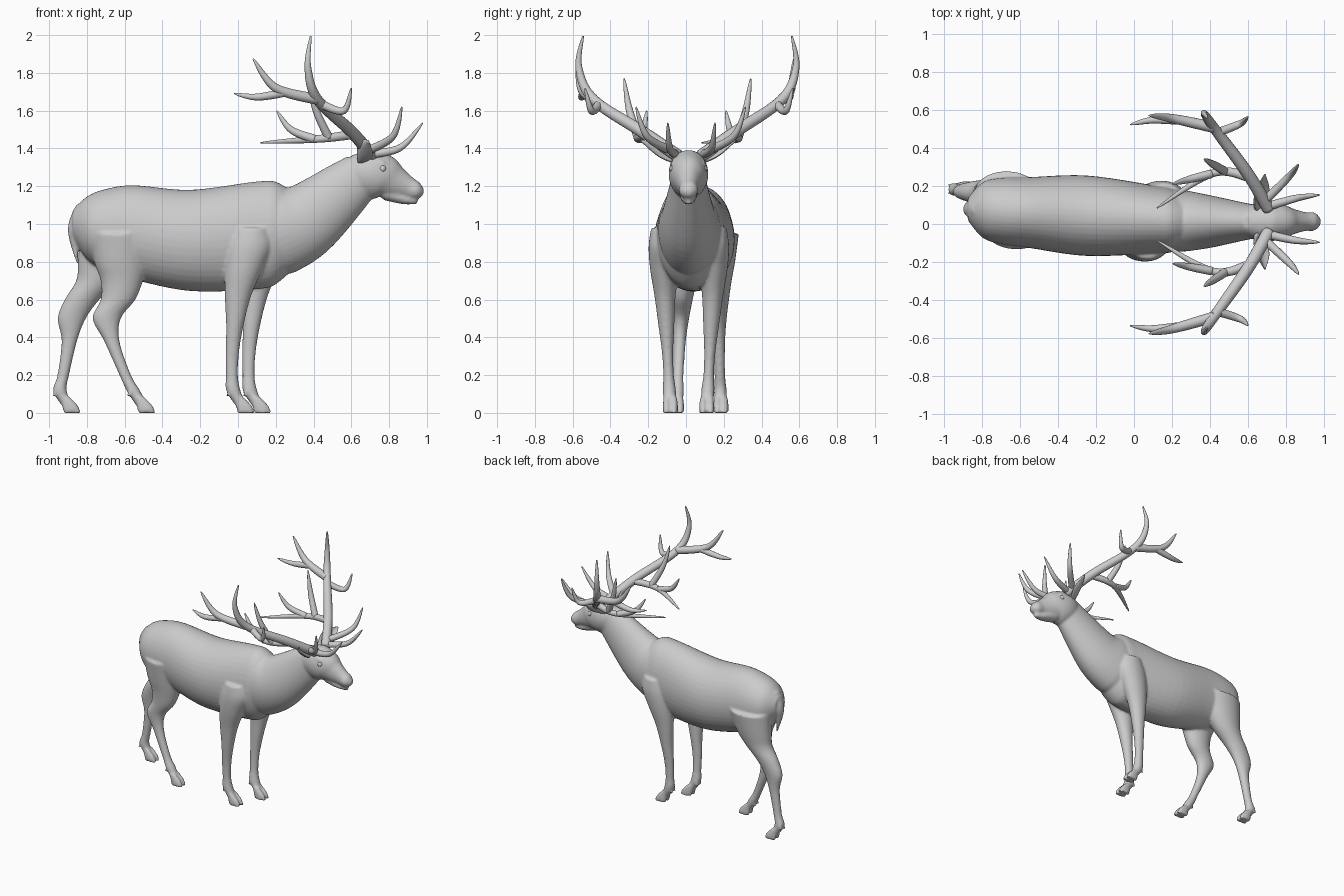
import bpy, bmesh, math
from mathutils import Vector

if "Cube" in bpy.data.objects:
    bpy.data.objects.remove(bpy.data.objects["Cube"])


def at(pts, t):
    """Catmull-Rom point at parameter t, counted in control points."""
    last = len(pts) - 1
    i = min(int(t), last - 1)
    t -= i
    four = pts[max(i - 1, 0)], pts[i], pts[i + 1], pts[min(i + 2, last)]
    return [(2 * q + (r - p) * t + (2 * p - 5 * q + 4 * r - s) * t ** 2
             + (3 * q - p - 3 * r + s) * t ** 3) / 2 for p, q, r, s in zip(*four)]


def spline(pts, steps=6):
    return [at(pts, k / steps) for k in range((len(pts) - 1) * steps + 1)]


def tube(bm, p, axis=None, ref=(0, 1, 0), n=28, cup=0):
    """Skin through dense points (x, y, z, side radius, other radius)."""
    rings = []
    for i, (x, y, z, rw, rh) in enumerate(p):
        t = Vector(axis or Vector(p[min(i + 1, len(p) - 1)][:3]) - Vector(p[max(i - 1, 0)][:3])).normalized()
        side = Vector(ref) - t * t.dot(Vector(ref))
        side.normalize()
        up = t.cross(side)
        ring = []
        for k in range(n):
            c, s = math.cos(math.tau * k / n), math.sin(math.tau * k / n)
            ring.append(bm.verts.new(Vector((x, y, z)) + side * rw * c + up * (rh * s + cup * rw * c * c)))
        rings.append(ring)
    for r0, r1 in zip(rings, rings[1:]):
        for k in range(n):
            bm.faces.new((r0[k - 1], r0[k], r1[k], r1[k - 1]))
    bm.faces.new(rings[0][::-1])
    bm.faces.new(rings[-1])


def trunk(pts, axis=None):
    """Body section from (x, z, half width, half height), along the slightly bent spine."""
    tube(body, spline([(x, max(.013, .03 - .055 * x), z, w, h) for x, z, w, h in pts]), axis, n=40)


def finish(name, bm):
    bmesh.ops.recalc_face_normals(bm, faces=bm.faces)
    me = bpy.data.meshes.new(name)
    bm.to_mesh(me)
    bm.free()
    me.shade_smooth()
    ob = bpy.data.objects.new(name, me)
    bpy.context.collection.objects.link(ob)
    return ob


body = bmesh.new()
# torso
trunk([(-.875, 1, .06, .07), (-.8, .98, .145, .165), (-.7, .97, .175, .215), (-.55, .955, .187, .25),
       (-.25, .913, .212, .268), (.1, .94, .18, .285), (.22, .955, .16, .26), (.38, .98, .07, .12)], (1, 0, 0))
# neck
trunk([(.12, .94, .15, .2), (.22, .965, .165, .235), (.36, 1.02, .145, .2),
       (.57, 1.19, .1, .148), (.66, 1.27, .085, .12)])
# head and lower jaw
trunk([(.58, 1.31, .06, .06), (.64, 1.285, .095, .108), (.7, 1.265, .105, .13), (.77, 1.25, .095, .118),
       (.83, 1.222, .07, .09), (.9, 1.193, .05, .06), (.95, 1.174, .048, .045), (.982, 1.167, .02, .018)])
trunk([(.78, 1.17, .05, .045), (.88, 1.132, .038, .028), (.95, 1.118, .018, .012)])
# tail
trunk([(-.835, 1.1, .03, .02), (-.877, .97, .036, .024), (-.848, .79, .008, .006)])

# legs: shared (height, half width, half depth) profiles, per-leg x stations, y from top to foot
front = [(.98, .07, .09), (.88, .083, .12), (.76, .075, .1), (.62, .056, .07), (.46, .042, .046),
         (.32, .03, .036), (.2, .028, .032), (.12, .035, .038), (.04, .03, .03)]
hind = [(.95, .115, .17), (.8, .095, .142), (.7, .077, .112), (.6, .06, .092), (.5, .045, .075),
        (.38, .033, .041), (.2, .028, .031), (.12, .034, .036), (.04, .03, .03)]
front_x = [.07, .06, .03, 0, -.017, -.03, -.032, -.025, .015]
legs = [
    (front, front_x, -.115, -.083),
    (front, [x + .088 for x in front_x], .145, .11),
    (hind, [-.62, -.62, -.615, -.635, -.695, -.668, -.597, -.555, -.51], -.02, -.05),
    (hind, [-.67, -.705, -.745, -.825, -.88, -.893, -.925, -.943, -.905], .165, .185),
]
for profile, xs, y_top, y_foot in legs:
    tube(body, spline([(x, y_foot + (y_top - y_foot) * min(1, z / .7), z, w, d)
                       for x, (z, w, d) in zip(xs, profile)]), (0, 0, -1))
    fx = xs[-1]
    for s in (1, -1):
        # cloven toes and dewclaws
        y = y_foot + s * .02
        tube(body, spline([(fx - .012, y, .085, .015, .025), (fx + .015, y, .04, .02, .042),
                           (fx + .028, y, 0, .02, .047)]), (0, 0, -1))
        tube(body, spline([(fx - .055, y, .13, .01, .012), (fx - .07, y, .09, .008, .008)]), (0, 0, -1))
# brow ridges
for s in (1, -1):
    tube(body, [(.765 + .04 * k / 4, .013 + s * (.073 - .003 * k), 1.32 - .004 * k,
                 .02 - .004 * abs(k), .016 - .003 * abs(k)) for k in range(-4, 5)])

ob = finish("body", body)
rm = ob.modifiers.new("blend", 'REMESH')
rm.mode = 'VOXEL'
rm.voxel_size = .009
rm.use_smooth_shade = True
sm = ob.modifiers.new("soften", 'SMOOTH')
sm.factor = .5
sm.iterations = 5

# antlers: each tine leaves its parent branch and runs through a bend to its tip
beam = [(.71, .06, 1.36), (.6, .25, 1.49), (.42, .5, 1.66), (.37, .575, 1.83), (.385, .553, 1.995)]
rear = [beam[2], (.2, .555, 1.72), (.08, .575, 1.875)]
low = [at(beam, .9), (.42, .26, 1.45), (.12, .085, 1.43)]
tines = [
    [at(rear, .75), (.1, .55, 1.672), (-.02, .53, 1.69)],    # rear tine
    [at(beam, 1.85), (.56, .515, 1.6), (.6, .55, 1.72)],     # crown tine
    [at(low, .75), (.41, .31, 1.61), (.37, .335, 1.77)],     # tall inner tine
    [at(low, 1.05), (.28, .228, 1.5), (.205, .21, 1.6)],     # short inner tine
    [at(beam, .12), (.86, .112, 1.405), (.978, .125, 1.535)],  # brow tines
    [at(beam, .3), (.82, .23, 1.465), (.868, .29, 1.62)],
]
for s, label in ((1, "left"), (-1, "right")):
    bm = bmesh.new()
    for branch, r in [(beam, .034), (rear, .029), (low, .025)] + [(t, .023) for t in tines]:
        p = spline(branch, 10)
        radii = [r * (1 - .88 * (k / (len(p) - 1)) ** 2.2) for k in range(len(p))]
        tube(bm, [(x, s * y + .012 + .035 * (x - .5), z, q, q) for (x, y, z), q in zip(p, radii)], n=14)
    finish("antler_" + label, bm)
    # ears: cupped leaf shape
    bm = bmesh.new()
    leaf = []
    for k in range(17):
        u = k / 16
        leaf.append((.65 + .04 * u * u, .012 + s * (.07 + .18 * u), 1.335 + .105 * u,
                     .004 + .05 * math.sin(math.pi * (.1 + .9 * u)), .02 - .016 * u))
    tube(bm, leaf, ref=(-.6, 0, .8), n=20, cup=s * .45)
    finish("ear_" + label, bm)
    # eyes
    bm = bmesh.new()
    bmesh.ops.create_uvsphere(bm, u_segments=20, v_segments=12, radius=.02)
    finish("eye_" + label, bm).location = (.765, .013 + s * .08, 1.292)
